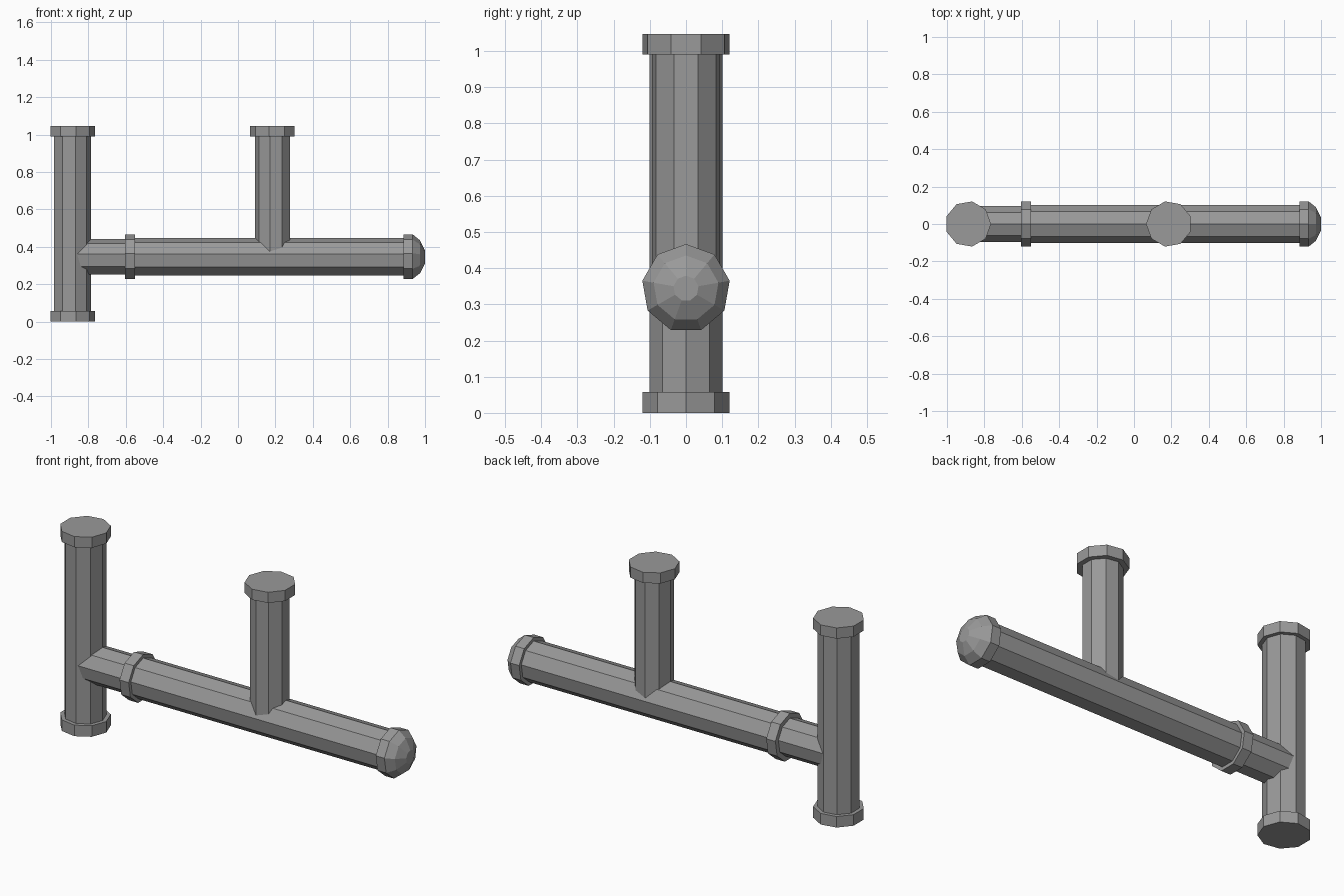
import bpy
import bmesh
from math import pi, sin, cos
from mathutils import Vector

SIDES = 9
AXIS_Z = 0.344          # height of the horizontal run
LEFT_X, MID_X = -0.887, 0.187
CAP_R = 0.1225
TOP = 1.047

cube = bpy.data.objects.get("Cube")
if cube:
    bpy.data.objects.remove(cube, do_unlink=True)

metal = bpy.data.materials.new("pipe grey")
metal.use_nodes = True
grey = (0.32, 0.32, 0.32, 1)
metal.diffuse_color = grey
metal.node_tree.nodes["Principled BSDF"].inputs["Base Color"].default_value = grey


def lathe(name, origin, axis, first, profile):
    """Closed nine-sided solid; profile is (distance along axis, radius),
    and one corner of every ring points along first."""
    axis, first = Vector(axis), Vector(first)
    side = axis.cross(first)
    bm = bmesh.new()
    rings = []
    for d, r in profile:
        ring = []
        for i in range(SIDES):
            a = 2 * pi * i / SIDES
            ring.append(bm.verts.new(
                Vector(origin) + axis * d + (first * cos(a) + side * sin(a)) * r))
        rings.append(ring)
    for low, high in zip(rings, rings[1:]):
        for i in range(SIDES):
            j = (i + 1) % SIDES
            bm.faces.new((low[i], low[j], high[j], high[i]))
    bm.faces.new(rings[0][::-1])
    bm.faces.new(rings[-1])
    bmesh.ops.recalc_face_normals(bm, faces=bm.faces)
    mesh = bpy.data.meshes.new(name)
    bm.to_mesh(mesh)
    bm.free()
    mesh.materials.append(metal)
    obj = bpy.data.objects.new(name, mesh)
    bpy.context.collection.objects.link(obj)
    return obj


def upright(name, x, facing, r, z0, z1):
    lathe(name, (x, 0, 0), (0, 0, 1), (facing, 0, 0), [(z0, r), (z1, r)])


def level(name, profile):
    lathe(name, (0, 0, AXIS_Z), (1, 0, 0), (0, 0, 1), profile)


# Tall pipe with a flange at each end
upright("tall_pipe", LEFT_X, 1, 0.102, 0.03, TOP - 0.03)
upright("tall_pipe_bottom_flange", LEFT_X, 1, CAP_R, 0, 0.058)
upright("tall_pipe_top_flange", LEFT_X, 1, CAP_R, TOP - 0.056, TOP)

# Branch pipe rising from the horizontal run
upright("branch_pipe", MID_X, -1, 0.096, AXIS_Z, TOP - 0.03)
upright("branch_top_flange", MID_X, -1, CAP_R, TOP - 0.056, TOP)

# Horizontal run: narrow stub, coupling ring, main pipe and domed end cap
level("stub_pipe", [(LEFT_X, 0.097), (-0.58, 0.097)])
level("coupling_ring", [(-0.603, CAP_R), (-0.55, CAP_R)])
level("main_pipe", [(-0.58, 0.104), (0.91, 0.104)])
level("domed_end_cap", [(0.884, CAP_R), (0.934, CAP_R), (0.973, 0.091), (1.0, 0.035)])
